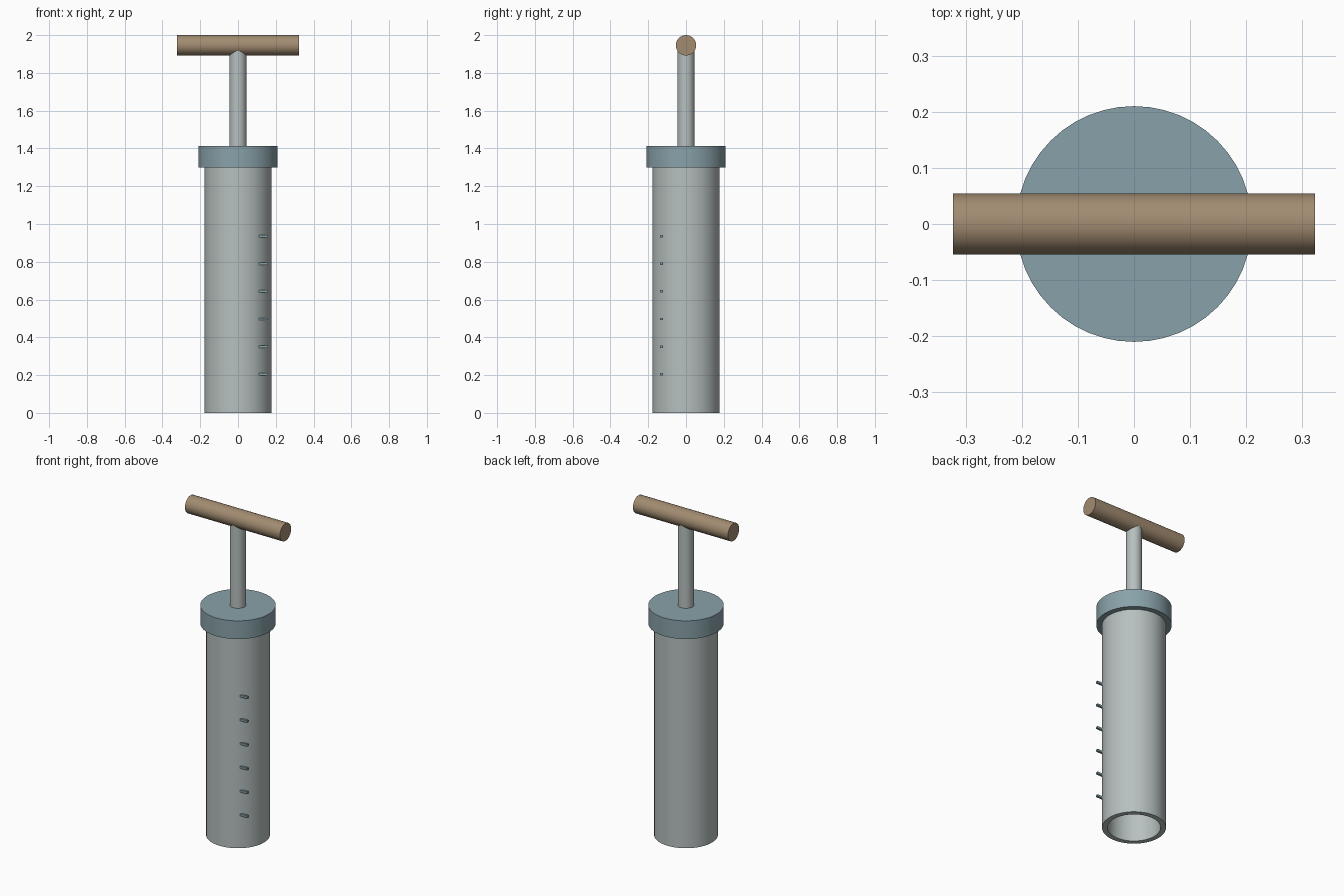
import bpy, bmesh, math
from mathutils import Matrix

cube = bpy.data.objects.get("Cube")
if cube:
    bpy.data.objects.remove(cube, do_unlink=True)


def material(name, rgb):
    m = bpy.data.materials.new(name)
    m.use_nodes = True
    m.diffuse_color = (*rgb, 1)
    m.node_tree.nodes["Principled BSDF"].inputs["Base Color"].default_value = (*rgb, 1)
    return m


steel = material("pale steel", (0.47, 0.53, 0.52))
blue = material("blue grey", (0.25, 0.36, 0.40))
wood = material("brown wood", (0.36, 0.26, 0.165))


def finish(bm, name, mat):
    bmesh.ops.recalc_face_normals(bm, faces=bm.faces)
    mesh = bpy.data.meshes.new(name)
    bm.to_mesh(mesh)
    bm.free()
    ob = bpy.data.objects.new(name, mesh)
    bpy.context.collection.objects.link(ob)
    mesh.materials.append(mat)
    bpy.ops.object.select_all(action="DESELECT")
    ob.select_set(True)
    bpy.context.view_layer.objects.active = ob
    bpy.ops.object.shade_smooth_by_angle(angle=math.radians(35))
    return ob


def cylinder(name, mat, radius, low, high, sides=40, turn=Matrix()):
    bm = bmesh.new()
    bmesh.ops.create_cone(bm, cap_ends=True, segments=sides, radius1=radius, radius2=radius,
                          depth=high - low, matrix=turn @ Matrix.Translation((0, 0, (low + high) / 2)))
    return finish(bm, name, mat)


def tube(name, mat, outer, inner, low, high, sides=48):
    bm = bmesh.new()
    profile = [(outer, low), (outer, high), (inner, high), (inner, low)]
    verts = [bm.verts.new((r, 0, z)) for r, z in profile]
    edges = [bm.edges.new((verts[i], verts[(i + 1) % 4])) for i in range(4)]
    bmesh.ops.spin(bm, geom=verts + edges, cent=(0, 0, 0), axis=(0, 0, 1),
                   angle=math.tau, steps=sides, use_merge=True)
    bmesh.ops.remove_doubles(bm, verts=bm.verts, dist=1e-5)
    return finish(bm, name, mat)


# Hollow barrel and its cap
tube("barrel", steel, 0.178, 0.148, 0, 1.32)
cylinder("cap", blue, 0.21, 1.3, 1.412, 48)

# Plunger: rod, piston inside the barrel, and cross handle
cylinder("plunger_rod", steel, 0.045, 0.8, 1.94, 32)
cylinder("piston", blue, 0.146, 0.72, 0.8, 48)
handle = cylinder("handle", wood, 0.054, -0.323, 0.323, 32, Matrix.Rotation(math.pi / 2, 4, "Y"))
handle.location.z = 1.946

# Measuring marks up the front left of the barrel
for i in range(6):
    bm = bmesh.new()
    place = Matrix.Translation((0.132, -0.132, 0.205 + 0.146 * i))
    bmesh.ops.create_cube(bm, size=1, matrix=place @ Matrix.Diagonal((0.054, 0.013, 0.013, 1)))
    finish(bm, f"measuring_mark_{i + 1}", blue)
